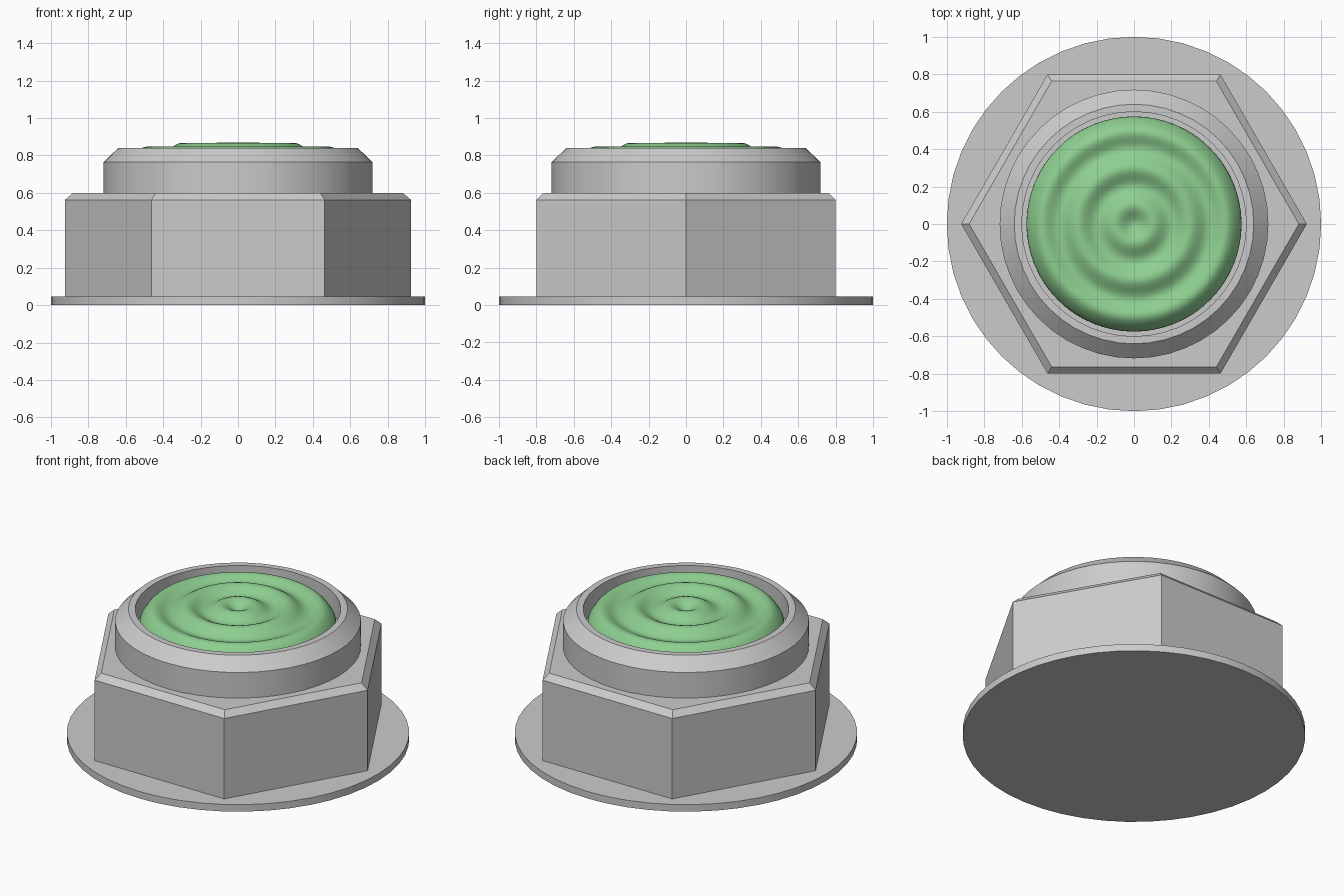
import bpy
import math

if "Cube" in bpy.data.objects:
    bpy.data.objects.remove(bpy.data.objects["Cube"])


def lathe(name, profile, sides, smooth=True):
    """Spin an (r, z) profile, listed from bottom axis to top axis, around z."""
    verts, rings = [], []
    for r, z in profile:
        n = 1 if r == 0 else sides
        rings.append([len(verts) + i for i in range(n)])
        for i in range(n):
            a = 2 * math.pi * i / sides
            verts.append((r * math.cos(a), r * math.sin(a), z))
    faces = []
    for low, high in zip(rings, rings[1:]):
        if len(low) == 1:
            faces.append(list(reversed(high)) if high is rings[1] else high)
        elif len(high) == 1:
            faces += [(low[i], low[(i + 1) % sides], high[0]) for i in range(sides)]
        else:
            for i in range(sides):
                j = (i + 1) % sides
                faces.append((low[i], low[j], high[j], high[i]))
    mesh = bpy.data.meshes.new(name)
    mesh.from_pydata(verts, [], faces)
    obj = bpy.data.objects.new(name, mesh)
    bpy.context.collection.objects.link(obj)
    if smooth:
        bpy.ops.object.select_all(action='DESELECT')
        obj.select_set(True)
        bpy.context.view_layer.objects.active = obj
        bpy.ops.object.shade_smooth_by_angle(angle=math.radians(20))
    return obj


# Thin round flange at the base
lathe("base_flange", [(0, 0), (1, 0), (1, 0.045), (0, 0.045)], 48)

# Hexagonal body with chamfered top, corners on the x axis
k = 2 / math.sqrt(3)
lathe("hex_body", [(0, 0.045), (0.8 * k, 0.045), (0.8 * k, 0.563),
                   (0.763 * k, 0.6), (0, 0.6)], 6, smooth=False)

# Round collar with chamfered rim and a recess for the lens
lathe("collar", [(0, 0.6), (0.718, 0.6), (0.718, 0.765), (0.64, 0.84),
                 (0.6, 0.84), (0.6, 0.7), (0, 0.7)], 48)

# Rippled green lens: domed edge plus concentric waves
R, STEPS = 0.575, 48
points = [(0, 0.7), (R, 0.7)]
for i in range(STEPS, -1, -1):
    r = R * math.sin(math.pi / 2 * i / STEPS)
    dome = max(0, 1 - (r / R) ** 4) ** 0.25
    wave = -0.02 * math.cos(2 * math.pi * r / 0.2) * min(1, dome * 1.5)
    points.append((r, 0.72 + 0.13 * dome + wave))
lens = lathe("lens", points, 64)
green = bpy.data.materials.new("green_glass")
green.diffuse_color = (0.27, 0.62, 0.28, 1)
green.use_nodes = True
green.node_tree.nodes["Principled BSDF"].inputs["Base Color"].default_value = green.diffuse_color
lens.data.materials.append(green)
lens.data.polygons.foreach_set("use_smooth", [True] * len(lens.data.polygons))
